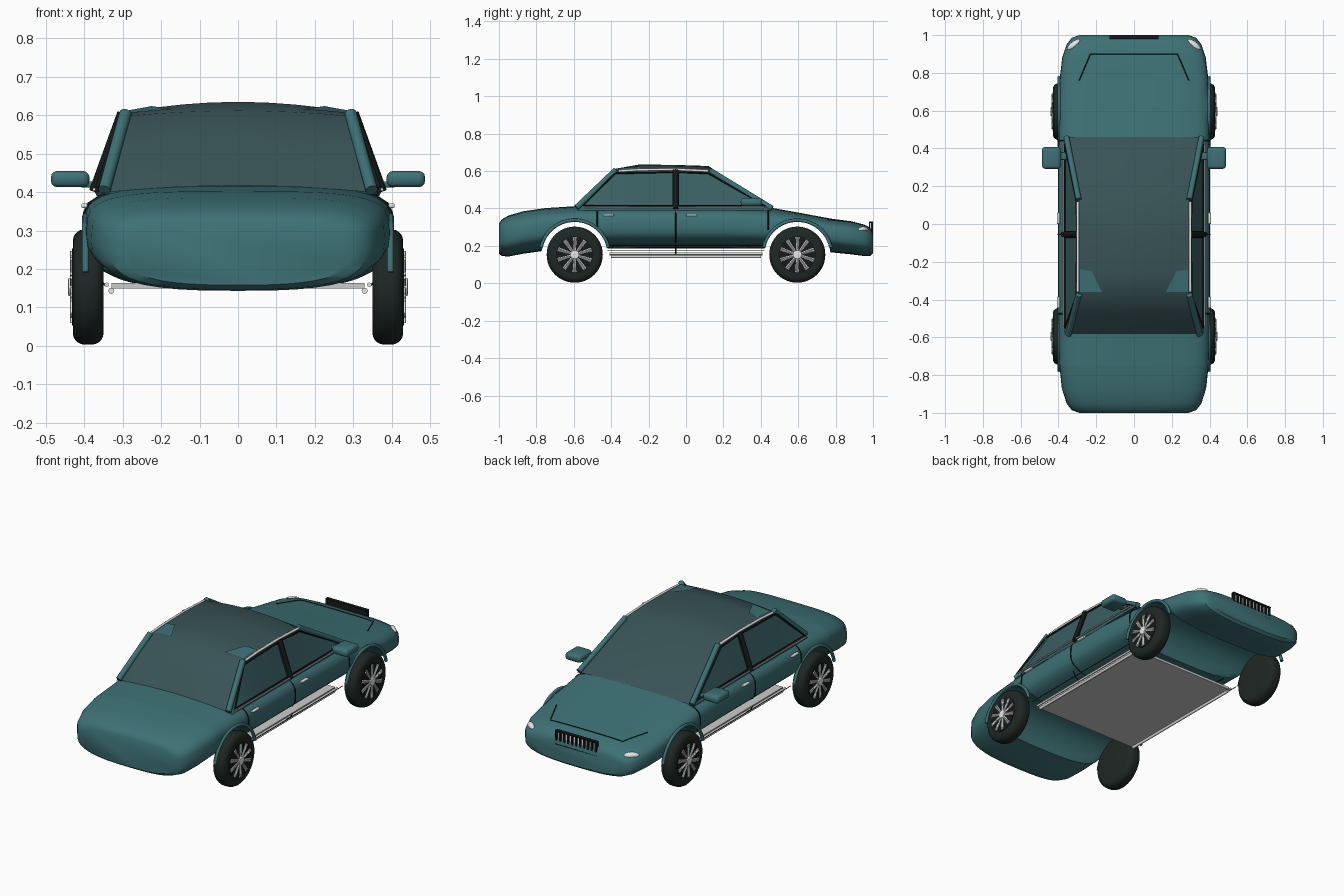
import bpy, bmesh, math
from math import sin, cos, pi, radians, sqrt
from mathutils import Vector
from mathutils.bvhtree import BVHTree

if "Cube" in bpy.data.objects:
    bpy.data.objects.remove(bpy.data.objects["Cube"], do_unlink=True)


def material(name, r, g, b):
    m = bpy.data.materials.new(name)
    m.diffuse_color = (r, g, b, 1)
    m.use_nodes = True
    m.node_tree.nodes["Principled BSDF"].inputs["Base Color"].default_value = (r, g, b, 1)
    return m


TEAL = material("teal paint", .047, .165, .177)
GLASS = material("tinted glass", .04, .087, .094)
SIDE_GLASS = material("side glass", .042, .115, .123)
RUBBER = material("tyre rubber", .013, .02, .018)
BLACK = material("black trim", .008, .01, .01)
CHROME = material("chrome", .8, .8, .8)
GREY = material("grey floor", .6, .6, .6)


def finish(obj, smooth=35):
    bpy.ops.object.select_all(action='DESELECT')
    obj.select_set(True)
    bpy.context.view_layer.objects.active = obj
    if smooth:
        bpy.ops.object.shade_smooth_by_angle(angle=radians(smooth))
    return obj


def from_bmesh(name, bm, mat, smooth=35):
    bmesh.ops.recalc_face_normals(bm, faces=bm.faces)
    mesh = bpy.data.meshes.new(name)
    bm.to_mesh(mesh)
    bm.free()
    mesh.materials.append(mat)
    obj = bpy.data.objects.new(name, mesh)
    bpy.context.collection.objects.link(obj)
    return finish(obj, smooth)


def loft(name, rows, mat, closed=True, smooth=35):
    bm = bmesh.new()
    rings = [[bm.verts.new(p) for p in row] for row in rows]
    n = len(rings[0])
    for a, b in zip(rings, rings[1:]):
        for i in range(n if closed else n - 1):
            j = (i + 1) % n
            bm.faces.new((a[i], a[j], b[j], b[i]))
    if closed:
        bm.faces.new(rings[0])
        bm.faces.new(rings[-1])
    return from_bmesh(name, bm, mat, smooth)


def box(name, center, size, mat, bevel=0):
    bm = bmesh.new()
    bmesh.ops.create_cube(bm, size=1)
    bmesh.ops.scale(bm, vec=size, verts=bm.verts)
    if bevel:
        bmesh.ops.bevel(bm, geom=bm.edges[:], offset=bevel, segments=3, affect='EDGES', profile=.5)
    bmesh.ops.translate(bm, vec=center, verts=bm.verts)
    return from_bmesh(name, bm, mat)


def tube(name, pts, r, mat, cyclic=False, res=2):
    cu = bpy.data.curves.new(name, 'CURVE')
    cu.dimensions = '3D'
    cu.bevel_depth, cu.bevel_resolution, cu.use_fill_caps = r, res, True
    sp = cu.splines.new('POLY')
    sp.points.add(len(pts) - 1)
    for p, c in zip(sp.points, pts):
        p.co = (*c, 1)
    sp.use_cyclic_u = cyclic
    cu.materials.append(mat)
    obj = bpy.data.objects.new(name, cu)
    bpy.context.collection.objects.link(obj)
    finish(obj, 0)
    bpy.ops.object.convert(target='MESH')
    return finish(bpy.context.object, 50)


def cylinder(name, center, r, depth, mat, bevel=0, segments=48):
    bm = bmesh.new()
    bmesh.ops.create_cone(bm, cap_ends=True, segments=segments, radius1=r, radius2=r, depth=depth)
    if bevel:
        rims = [e for e in bm.edges if abs(e.verts[0].co.z - e.verts[1].co.z) < 1e-4]
        bmesh.ops.bevel(bm, geom=rims, offset=bevel, segments=5, affect='EDGES', profile=.5)
    for v in bm.verts:
        v.co = Vector((v.co.z, v.co.x, v.co.y)) + Vector(center)
    return from_bmesh(name, bm, mat)


# Body shell: rounded sections along the length (y, half width, bottom, top)
AXLE, HUB, WELL = .595, .153, .177
STATIONS = [(-1, .29, .158, .32), (-.985, .33, .146, .342), (-.95, .357, .143, .362),
            (-.87, .382, .158, .385), (-.75, .395, .175, .402), (-.55, .4, .185, .415),
            (-.2, .403, .187, .42), (.2, .403, .187, .42), (.45, .4, .185, .405),
            (.6, .398, .18, .378), (.78, .392, .165, .345), (.88, .38, .155, .332),
            (.95, .357, .146, .315), (.985, .33, .147, .297), (1, .29, .16, .27)]


def station_at(y):
    for a, b in zip(STATIONS, STATIONS[1:]):
        if a[0] <= y <= b[0]:
            t = (y - a[0]) / (b[0] - a[0])
            return [p + (q - p) * t for p, q in zip(a, b)]


def section(y, n=40):
    y, w, lo, hi = station_at(y)
    reach = abs(abs(y) - AXLE)
    # Wheel wells run right across the underside
    arch = HUB + sqrt(WELL ** 2 - reach ** 2) if reach < WELL else 0
    pts = []
    for i in range(n):
        c, s = cos(2 * pi * i / n), sin(2 * pi * i / n)
        e = 2 / 3.8 if s > 0 else 2 / 2.8
        z = (lo + hi) / 2 + (hi - lo) / 2 * math.copysign(abs(s) ** e, s)
        pts.append((w * math.copysign(abs(c) ** e, c), y, max(z, arch)))
    return pts


ys = [s[0] for s in STATIONS]
ys += [c + WELL * cos(pi * k / 20) for c in (-AXLE, AXLE) for k in range(21)]
body = loft("body", [section(y) for y in sorted(ys)], TEAL)
shell = BVHTree.FromObject(body, bpy.context.evaluated_depsgraph_get())


def seam(name, corners, to_point, direction, r=.003):
    pts = []
    for a, b in zip(corners, corners[1:]):
        for i in range(9):
            t = i / 8
            start = to_point(a[0] + (b[0] - a[0]) * t, a[1] + (b[1] - a[1]) * t)
            hit = shell.ray_cast(Vector(start), Vector(direction))[0]
            if hit and (not pts or (hit - pts[-1]).length > 1e-4):
                pts.append(hit)
    tube(name, pts, r, BLACK, res=1)


# Bonnet seam
seam("bonnet_seam", [(-.29, .76), (-.23, .9), (.23, .9), (.29, .76)],
     lambda x, y: (x, y, 2), (0, 0, -1))

# Cabin: tinted windscreen, roof and windows as one sheet (y, half width, edge, crown)
CABIN = [(-.58, .34, .40, .417), (-.48, .315, .505, .52), (-.38, .29, .598, .612),
         (-.25, .29, .608, .635), (-.06, .293, .61, .633), (.12, .29, .604, .627), (.46, .355, .395, .408)]


def cabin_row(y, w, edge, crown):
    arc = [(w * t / 4, y, crown - (crown - edge) * (t / 4) ** 2) for t in range(-4, 5)]
    return [(-.368, y, .39)] + arc + [(.368, y, .39)]


cabin = loft("cabin_glass", [cabin_row(*r) for r in CABIN], GLASS, closed=False, smooth=55)
cabin.data.materials.append(SIDE_GLASS)
for face in cabin.data.polygons:
    face.material_index = int(abs(face.normal.x) > .8)

# Floor
box("floor", (0, 0, .156), (.66, .82, .014), GREY)

# Grille: black back, bright insert, black slats and rails
box("grille_back", (0, .982, .29), (.262, .006, .08), BLACK)
box("grille_insert", (0, .988, .29), (.25, .006, .07), CHROME)
for i in range(11):
    box("grille_slat", (-.125 + i * .025, .994, .29), (.011, .01, .074), BLACK)
for z in (.253, .327):
    box("grille_rail", (0, .992, z), (.262, .016, .007), BLACK)


def window_point(s, y, z, out=.008):
    return (s * (.368 - (z - .39) * .36 + out), y, z)


for s in (1, -1):
    side = "left" if s > 0 else "right"

    # Roof pillars and roof corner patch
    tube(side + "_rear_pillar", [(s * .348, -.585, .405), (s * .293, -.375, .605)], .016, TEAL, res=4)
    tube(side + "_front_pillar", [(s * .358, .46, .4), (s * .293, .13, .602)], .015, TEAL, res=4)
    loft(side + "_roof_patch", [[(s * .17, -.36, .616), (s * .285, -.36, .606)],
                                [(s * .225, -.25, .624), (s * .285, -.24, .613)]], TEAL, closed=False)

    # Window frames, centre post and chrome strips
    rear = [(-.55, .415), (-.38, .588), (-.07, .594), (-.07, .415)]
    front = [(-.04, .415), (-.04, .594), (.12, .588), (.42, .415)]
    for label, loop in (("rear", rear), ("front", front)):
        tube(side + "_" + label + "_window_frame", [window_point(s, *p) for p in loop], .005, BLACK, True)
    tube(side + "_centre_post", [window_point(s, -.055, .4), window_point(s, -.055, .605)], .016, BLACK)
    tube(side + "_roof_strip", [(s * .298, y, z) for y, z in
                                ((-.36, .6), (-.25, .607), (-.06, .609), (.12, .601))], .007, CHROME)
    tube(side + "_belt_strip", [window_point(s, -.54, .407, .013), window_point(s, .42, .407, .013)],
         .004, CHROME)

    # Door seams
    for y, low in ((-.475, .3), (-.055, .2), (.44, .285)):
        seam(side + "_door_seam", [(y, .395), (y, low)], lambda a, b: (s, a, b), (-s, 0, 0), .004)
    seam(side + "_lower_door_seam", [(-.41, .205), (.41, .205)], lambda a, b: (s, a, b), (-s, 0, 0))

    # Open sill: slim door edge rail hung below the body, bright tubes along the floor
    tube(side + "_door_edge_rail", [(s * .372, -.42, .177), (s * .372, .42, .177)], .002, BLACK, res=1)
    tube(side + "_door_edge_drop", [(s * .385, -.055, .205), (s * .372, -.055, .177),
                                    (s * .345, -.055, .158)], .003, BLACK, res=1)
    tube(side + "_sill_tube", [(s * .33, -.4, .143), (s * .33, .4, .143)], .008, CHROME)
    tube(side + "_sill_rail", [(s * .342, -.41, .159), (s * .342, .41, .159)], .006, CHROME)

    # Mirror, door handles and headlight
    box(side + "_mirror", (s * .437, .35, .434), (.1, .115, .042), TEAL, .016)
    box(side + "_mirror_arm", (s * .38, .36, .42), (.06, .04, .016), TEAL, .005)
    for y in (-.415, .03):
        box(side + "_door_handle", (s * .4, y, .365), (.016, .06, .012), CHROME, .004)
    bm = bmesh.new()
    bmesh.ops.create_uvsphere(bm, u_segments=20, v_segments=12, radius=1)
    bmesh.ops.scale(bm, vec=(.034, .02, .018), verts=bm.verts)
    for v in bm.verts:
        v.co = Vector((s * (.318 + v.co.x), .948 + v.co.y - v.co.x * .6, .285 + v.co.z))
    from_bmesh(side + "_headlight", bm, CHROME)

    for y in (-AXLE, AXLE):
        end = side + ("_front" if y > 0 else "_rear")
        # Wheel arch lip
        arc = [radians(12 + 156 * i / 28) for i in range(29)]
        tube(end + "_arch", [(s * .397, y + .184 * cos(a), HUB + .184 * sin(a)) for a in arc], .009, TEAL)
        # Tyre, hub and paired spokes
        cylinder(end + "_tyre", (s * .39, y, HUB), .15, .08, RUBBER, .03)
        cylinder(end + "_rim_face", (s * .429, y, HUB), .1, .006, BLACK)
        cylinder(end + "_hub", (s * .434, y, HUB), .024, .016, CHROME, .004, 20)
        for k in range(10):
            a = 2 * pi * k / 10 + .3
            for turn in (-.06, .06):
                ends = [(s * .433, y + r * cos(a + turn), HUB + r * sin(a + turn)) for r in (.02, .094)]
                tube(end + "_spoke", ends, .005, CHROME, res=1)
